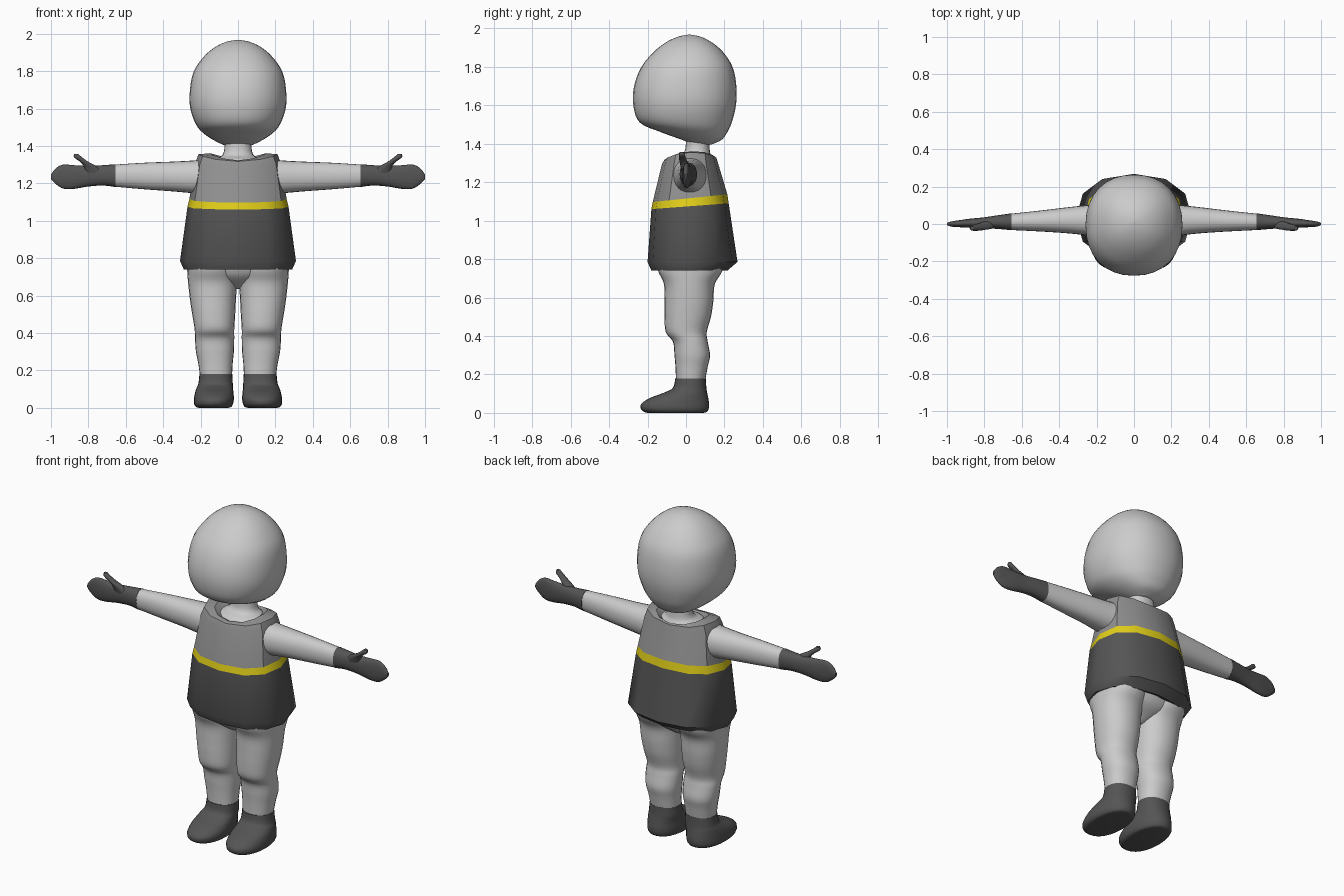
import bpy, bmesh, math


def material(name, rgb):
    m = bpy.data.materials.new(name)
    m.diffuse_color = (*rgb, 1)
    return m


DARK = material("dark_grey", (0.09, 0.09, 0.09))
MID = material("mid_grey", (0.28, 0.28, 0.28))
YELLOW = material("yellow", (0.75, 0.62, 0.01))


def catmull(a, b, c, d, t):
    return 0.5 * (2 * b + (c - a) * t + (2 * a - 5 * b + 4 * c - d) * t * t
                  + (3 * b - a - 3 * c + d) * t ** 3)


def loft(name, rings, n=24, steps=4, along_x=False, mirror=False, mat=None,
         caps=True, angle=50):
    """Skin rings (height, a0, a1, b0, b1, exponent, tilt, side_lift)."""
    base = (0, 0, 0, 0, 0, 2.2, 0, 0)
    rings = [tuple(r) + base[len(r):] for r in rings]
    rows = []
    for i in range(len(rings) - 1):
        quad = [rings[min(max(i + k, 0), len(rings) - 1)] for k in (-1, 0, 1, 2)]
        rows += [[catmull(*v, s / steps) for v in zip(*quad)] for s in range(steps)]
    rows.append(rings[-1])
    bm = bmesh.new()
    loops = []
    for h, a0, a1, b0, b1, e, tilt, lift in rows:
        loop = []
        for k in range(n):
            t = 2 * math.pi * k / n
            c, s = math.cos(t), math.sin(t)
            u = math.copysign(abs(c) ** (2 / e), c)
            v = math.copysign(abs(s) ** (2 / e), s)
            a = (a0 + a1) / 2 + u * (a1 - a0) / 2
            b = (b0 + b1) / 2 + v * (b1 - b0) / 2
            z = h + tilt * v + lift * u * u
            loop.append(bm.verts.new((z, a, b) if along_x else (a, b, z)))
        loops.append(loop)
    for p, q in zip(loops, loops[1:]):
        for k in range(n):
            j = (k + 1) % n
            bm.faces.new((p[k], p[j], q[j], q[k]))
    if caps:
        bm.faces.new(loops[0])
        bm.faces.new(loops[-1])
    bmesh.ops.recalc_face_normals(bm, faces=bm.faces)
    me = bpy.data.meshes.new(name)
    bm.to_mesh(me)
    bm.free()
    ob = bpy.data.objects.new(name, me)
    bpy.context.collection.objects.link(ob)
    if mat:
        me.materials.append(mat)
    bpy.ops.object.select_all(action='DESELECT')
    ob.select_set(True)
    bpy.context.view_layer.objects.active = ob
    bpy.ops.object.shade_smooth_by_angle(angle=math.radians(angle))
    if mirror:
        ob.modifiers.new("mirror", 'MIRROR')
    return ob


def sym(z, r, *rest):
    return (z, -r, r, *rest)


# Head: egg with a jaw sloping back to the neck
loft("head", [
    sym(1.395, .05, .04, .13), sym(1.42, .11, -.02, .185), sym(1.46, .175, -.13, .215),
    sym(1.51, .222, -.24, .238), sym(1.60, .255, -.274, .26), sym(1.70, .257, -.27, .262),
    sym(1.80, .236, -.232, .242), sym(1.88, .18, -.165, .19), sym(1.93, .12, -.10, .13),
    sym(1.957, .06, -.04, .075), sym(1.967, .008, .008, .025)], n=32, angle=70)

# Neck and hips
loft("neck", [sym(1.24, .17, -.08, .15), sym(1.32, .13, -.07, .14),
              sym(1.355, .08, -.01, .125), sym(1.43, .07, .0, .12)])
loft("hips", [sym(.635, .02, -.01, .06), sym(.66, .08, -.06, .10),
              sym(.72, .2, -.125, .17), sym(.82, .27, -.15, .2)])

# Tunic: twelve-sided, in three colour bands
low_seam = sym(1.075, .27, -.18, .222, 2.4, .015)
high_seam = sym(1.117, .26, -.173, .215, 2.4, .02)
tunic = dict(n=12, steps=1, caps=False, angle=38)
loft("tunic_skirt", [sym(.765, .22, -.12, .16, 2.3), sym(.74, .29, -.18, .215, 2.3),
                     sym(.785, .31, -.2, .268, 2.3), low_seam], mat=DARK, **tunic)
loft("tunic_stripe", [low_seam, high_seam], mat=YELLOW, **tunic)
loft("tunic_top", [high_seam, sym(1.295, .23, -.125, .168, 2.4, 0, .01),
                   sym(1.322, .212, -.112, .158, 2.4, .005, .033),
                   sym(1.328, .15, -.09, .15, 2.3, .005, .033),
                   sym(1.318, .11, -.07, .14, 2.2, .005, .01)], mat=MID, **tunic)

# Arms, gloves and thumbs
loft("arms", [(.15, -.07, .115, 1.14, 1.33), (.24, -.062, .102, 1.147, 1.322),
              (.35, -.05, .09, 1.157, 1.316), (.5, -.04, .072, 1.168, 1.31),
              (.66, -.032, .055, 1.182, 1.3)], along_x=True, mirror=True)
loft("gloves", [(.655, -.033, .057, 1.18, 1.302), (.72, -.027, .048, 1.188, 1.297),
                (.80, -.022, .036, 1.183, 1.293), (.88, -.02, .028, 1.17, 1.297),
                (.935, -.017, .02, 1.172, 1.3), (.975, -.014, .014, 1.197, 1.28),
                (1.0, -.006, .006, 1.222, 1.247)], along_x=True, mirror=True, mat=DARK)
loft("thumbs", [(1.25, .71, .82, -.022, .024), (1.29, .755, .825, -.03, .015),
                (1.315, .80, .845, -.035, .004), (1.34, .835, .877, -.037, -.005),
                (1.358, .855, .875, -.032, -.012)], n=12, mirror=True, mat=DARK)

# Legs with knee and calf shaping
loft("legs", [(.82, .0, .275, -.15, .2), (.74, .0, .272, -.145, .19),
              (.67, .005, .267, -.115, .15), (.58, .011, .257, -.112, .142),
              (.5, .015, .245, -.112, .13), (.42, .02, .232, -.105, .108),
              (.37, .02, .23, -.068, .113), (.3, .022, .225, -.06, .125),
              (.24, .028, .213, -.055, .113), (.17, .032, .203, -.052, .1)], mirror=True)

# Boots with a forward toe
loft("boots", [(.18, .03, .206, -.056, .103), (.13, .028, .212, -.068, .106),
               (.105, .027, .222, -.115, .11), (.08, .024, .23, -.182, .115),
               (.05, .022, .235, -.23, .12), (.022, .026, .235, -.235, .118),
               (.005, .036, .225, -.218, .108), (0, .05, .21, -.2, .09)],
     mirror=True, mat=DARK)
